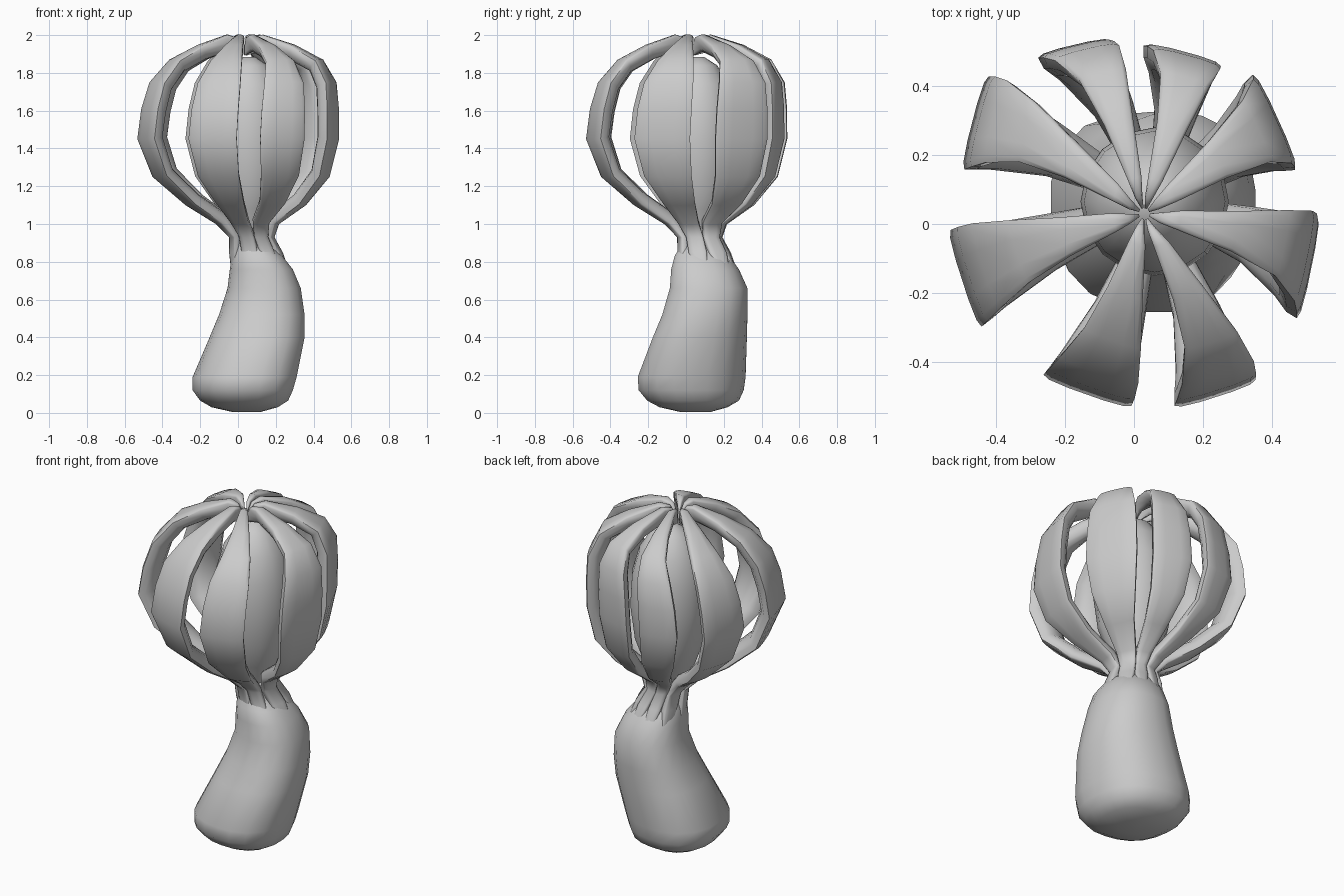
import bpy, bmesh, math
from mathutils import Vector


def finish(bm, name, angle):
    bmesh.ops.recalc_face_normals(bm, faces=bm.faces)
    mesh = bpy.data.meshes.new(name)
    bm.to_mesh(mesh)
    bm.free()
    ob = bpy.data.objects.new(name, mesh)
    bpy.context.collection.objects.link(ob)
    bpy.ops.object.select_all(action='DESELECT')
    ob.select_set(True)
    bpy.context.view_layer.objects.active = ob
    bpy.ops.object.shade_smooth_by_angle(angle=math.radians(angle))
    return ob


def loft(rings, name, angle):
    bm = bmesh.new()
    vs = [[bm.verts.new(p) for p in ring] for ring in rings]
    n = len(vs[0])
    for a, b in zip(vs, vs[1:]):
        for i in range(n):
            bm.faces.new((a[i], a[(i + 1) % n], b[(i + 1) % n], b[i]))
    bm.faces.new(vs[0])
    bm.faces.new(vs[-1])
    return finish(bm, name, angle)


def rounded_body(sections, name, sides, power, skew=0.0):
    # each section: z, x range, y range; skew flattens one diagonal
    rings = []
    for z, x0, x1, y0, y1 in sections:
        ring = []
        for i in range(sides):
            a = math.tau * i / sides
            c, s = math.cos(a), math.sin(a)
            k = (abs(c) ** power + abs(s) ** power) ** (-1 / power)
            k *= 1 - skew * math.sin(2 * a)
            ring.append(Vector(((x0 + x1) / 2 + (x1 - x0) / 2 * c * k,
                                (y0 + y1) / 2 + (y1 - y0) / 2 * s * k, z)))
        rings.append(ring)
    return loft(rings, name, 60)


# Leaning bulbous stalk
rounded_body([(0.005, -0.03, 0.12, -0.03, 0.13), (0.03, -0.14, 0.21, -0.14, 0.22),
              (0.065, -0.20, 0.265, -0.205, 0.28), (0.12, -0.24, 0.29, -0.25, 0.305),
              (0.19, -0.24, 0.31, -0.255, 0.315), (0.40, -0.15, 0.352, -0.175, 0.322),
              (0.52, -0.10, 0.352, -0.125, 0.325), (0.66, -0.055, 0.332, -0.085, 0.325),
              (0.76, -0.043, 0.29, -0.078, 0.28), (0.83, -0.033, 0.235, -0.06, 0.23),
              (0.89, -0.01, 0.17, -0.025, 0.165), (0.97, 0.0, 0.15, 0.0, 0.145)],
             "stalk", 20, 2.4, 0.05)

# Inner bulb enclosed by the arms
bulb = [(0.93, 0.08), (1.0, 0.10), (1.08, 0.14), (1.22, 0.19), (1.42, 0.215),
        (1.6, 0.205), (1.74, 0.165), (1.84, 0.10), (1.885, 0.03)]
rounded_body([(z, 0.06 - r, 0.06 + r, 0.065 - r, 0.065 + r) for z, r in bulb],
             "inner_bulb", 16, 2)

# Arms: outer edge corners at the widest point, seen from above
corners = [((0.48, -0.275), (0.54, 0.02)), ((0.475, 0.16), (0.35, 0.435)),
           ((0.25, 0.465), (0.03, 0.525)), ((-0.07, 0.54), (-0.28, 0.49)),
           ((-0.43, 0.43), (-0.50, 0.16)), ((-0.54, -0.02), (-0.45, -0.30)),
           ((-0.265, -0.445), (-0.01, -0.535)), ((0.12, -0.535), (0.355, -0.46))]
# z, spread, axis offset, width factor, thickness
path = [(0.76, 0.29, 0.115, 0.8, 0.04), (0.85, 0.262, 0.095, 1.25, 0.05),
        (0.93, 0.22, 0.073, 1.4, 0.05), (1.00, 0.31, 0.05, 1.2, 0.055),
        (1.10, 0.60, 0.04, 0.95, 0.06), (1.25, 0.88, 0.015, 0.97, 0.065),
        (1.45, 1.0, 0.0, 1.0, 0.07), (1.61, 0.98, 0.01, 0.99, 0.07),
        (1.75, 0.93, 0.025, 0.95, 0.07), (1.87, 0.77, 0.042, 0.84, 0.065),
        (1.945, 0.50, 0.042, 0.8, 0.065), (1.998, 0.19, 0.035, 1.0, 0.07),
        (1.985, 0.09, 0.03, 1.1, 0.07), (1.94, 0.03, 0.03, 1.0, 0.04)]
profile = [(-1, -0.12), (-0.85, 0), (-0.4, 0.06), (0.4, 0.06), (0.85, 0), (1, -0.12),
           (0.92, -0.6), (0.65, -1.0), (0.25, -1.2), (-0.25, -1.2), (-0.65, -1.0), (-0.92, -0.6)]

for n, (a, b) in enumerate(corners):
    a, b = Vector((*a, 0)), Vector((*b, 0))
    mid, half = (a + b) / 2, (b - a) / 2
    across = half.normalized()
    pts = [mid * f + Vector((o, o, z)) for z, f, o, w, t in path]
    rings = []
    for i, (z, f, o, w, t) in enumerate(path):
        tangent = (pts[min(i + 1, len(pts) - 1)] - pts[max(i - 1, 0)]).normalized()
        out = across.cross(tangent).normalized()
        if i >= len(path) - 3:   # tips stay wedge shaped, facing up
            out = Vector((0, 0, 1))
        rings.append([pts[i] + half * (f * w * u) + out * (t * v) for u, v in profile])
    loft(rings, f"arm_{n + 1}", 62)
